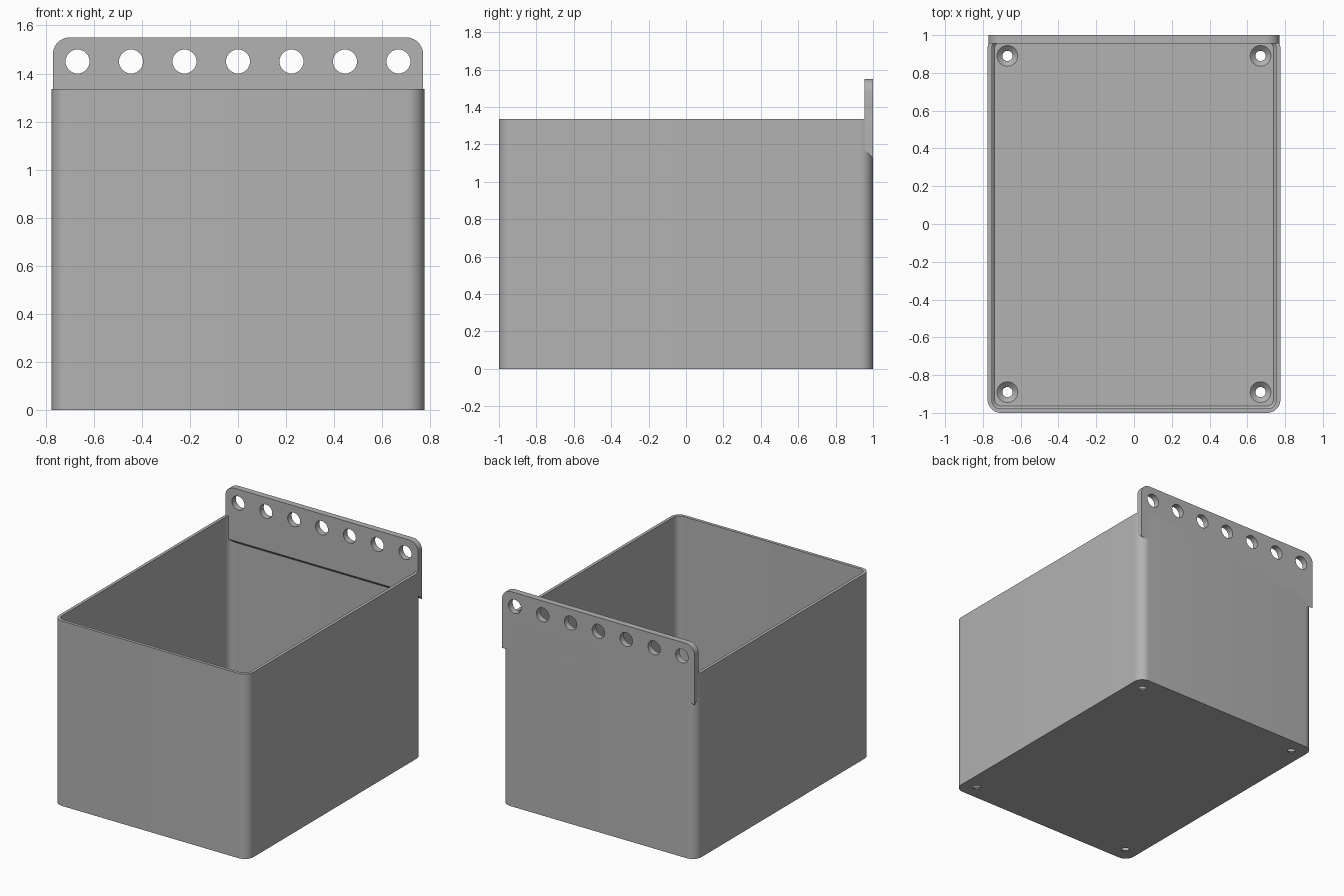
import bpy, bmesh, math

cube = bpy.data.objects.get("Cube")
if cube:
    bpy.data.objects.remove(cube, do_unlink=True)

W, D, H = 0.775, 1.0, 1.335      # half width, half depth, wall height
WALL, FLOOR, R = 0.022, 0.03, 0.07
PLATE_W, PLATE_TOP, PLATE_LOW, PLATE_T = 0.77, 1.55, 1.125, 0.045

grey = bpy.data.materials.new("light grey plastic")
grey.use_nodes = True
colour = (0.45, 0.45, 0.45, 1)
grey.diffuse_color = colour
grey.node_tree.nodes["Principled BSDF"].inputs["Base Color"].default_value = colour


def make_object(name, bm):
    bmesh.ops.recalc_face_normals(bm, faces=bm.faces)
    mesh = bpy.data.meshes.new(name)
    bm.to_mesh(mesh)
    bm.free()
    mesh.materials.append(grey)
    obj = bpy.data.objects.new(name, mesh)
    bpy.context.collection.objects.link(obj)
    return obj


def arc(cx, cy, r, start, steps=10):
    angles = [math.radians(start + 90 * i / steps) for i in range(steps + 1)]
    return [(cx + r * math.cos(a), cy + r * math.sin(a)) for a in angles]


def rounded_ring(bm, inset, z):
    """Rounded rectangle, shrunk by the inset."""
    cx, cy, r = W - R, D - R, R - inset
    points = (arc(cx, cy, r, 0) + arc(-cx, cy, r, 90)
              + arc(-cx, -cy, r, 180) + arc(cx, -cy, r, 270))
    return [bm.verts.new((x, y, z)) for x, y in points]


def cutter(rings):
    """Closed round solid from (centre, radius) rings; axis is y or z."""
    bm = bmesh.new()
    loops = []
    for (x, y, z), r, axis in rings:
        loop = []
        for i in range(32):
            a = math.tau * i / 32
            u, v = r * math.cos(a), r * math.sin(a)
            p = (x + u, y + v, z) if axis == "z" else (x + u, y, z + v)
            loop.append(bm.verts.new(p))
        loops.append(loop)
    bridge(bm, loops)
    return make_object("hole_cutter", bm)


def bridge(bm, loops):
    """Skin consecutive loops and cap both ends."""
    for a, b in zip(loops, loops[1:]):
        n = len(a)
        for i in range(n):
            j = (i + 1) % n
            bm.faces.new((a[i], a[j], b[j], b[i]))
    bm.faces.new(loops[0])
    bm.faces.new(loops[-1])


def cut(target, cutters):
    bpy.context.view_layer.objects.active = target
    for c in cutters:
        c.hide_render = True
        mod = target.modifiers.new("hole", "BOOLEAN")
        mod.operation, mod.solver, mod.object = "DIFFERENCE", "EXACT", c
        bpy.ops.object.modifier_apply(modifier=mod.name)
        bpy.data.objects.remove(c, do_unlink=True)


def smooth(obj):
    bpy.ops.object.select_all(action="DESELECT")
    obj.select_set(True)
    bpy.context.view_layer.objects.active = obj
    bpy.ops.object.shade_smooth_by_angle(angle=math.radians(30))


# Open bin with thin walls and a chamfer around the floor
bm = bmesh.new()
bridge(bm, [rounded_ring(bm, 0, 0), rounded_ring(bm, 0, H),
            rounded_ring(bm, WALL, H), rounded_ring(bm, WALL, FLOOR + 0.015),
            rounded_ring(bm, WALL + 0.015, FLOOR)])
bin_body = make_object("bin_body", bm)

# Countersunk screw holes in the floor corners
cut(bin_body, [cutter([((x, y, -0.05), 0.027, "z"), ((x, y, 0.004), 0.027, "z"),
                       ((x, y, FLOOR), 0.055, "z"), ((x, y, 0.05), 0.055, "z")])
               for x in (-0.67, 0.67) for y in (-0.89, 0.89)])
smooth(bin_body)

# Hanging plate: rounded top corners, underside sloping up to the inside
bm = bmesh.new()
cx, cz = PLATE_W - R, PLATE_TOP - R
loops = []
for y, low in ((D, PLATE_LOW), (D - PLATE_T, PLATE_LOW + PLATE_T)):
    outline = [(PLATE_W, low)] + arc(cx, cz, R, 0) + arc(-cx, cz, R, 90) + [(-PLATE_W, low)]
    loops.append([bm.verts.new((x, y, z)) for x, z in outline])
bridge(bm, loops)
hanging_plate = make_object("hanging_plate", bm)

# Row of seven round holes
cut(hanging_plate, [cutter([((i * 0.2225, 0.9, 1.45), 0.05, "y"),
                            ((i * 0.2225, 1.1, 1.45), 0.05, "y")])
                    for i in range(-3, 4)])
smooth(hanging_plate)
